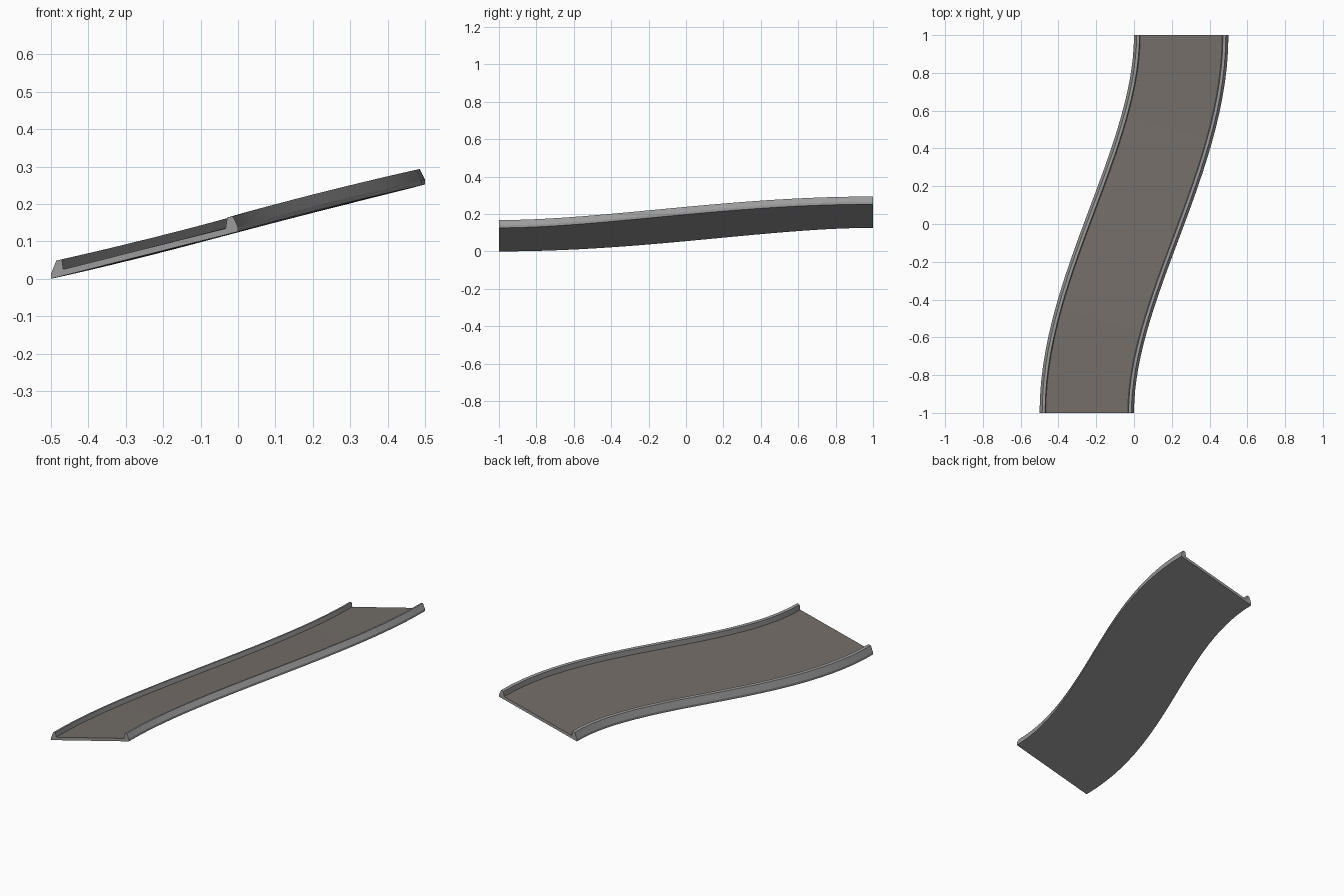
import bpy, bmesh, math

if "Cube" in bpy.data.objects:
    bpy.data.objects.remove(bpy.data.objects["Cube"])

WIDTH, BANK, RISE, SHIFT, STEPS = 0.5, 0.126, 0.126, 0.5, 28


def material(name, rgb):
    m = bpy.data.materials.new(name)
    m.diffuse_color = (*rgb, 1)
    m.use_nodes = True
    m.node_tree.nodes["Principled BSDF"].inputs["Base Color"].default_value = m.diffuse_color
    return m


concrete = material("grey concrete", (0.33, 0.33, 0.33))
asphalt = material("warm asphalt", (0.175, 0.155, 0.14))

# Half cross-section: inset from the outer edge, height above the banked base
kerb = [(0, 0), (0, 0.013), (0.014, 0.045), (0.029, 0.045), (0.033, 0.017)]
half = WIDTH / 2
profile = [(-half + i, h) for i, h in kerb] + [(half - i, h) for i, h in reversed(kerb)]
ROAD_SIDE = len(kerb) - 1  # profile edge that spans the road surface

bm = bmesh.new()

# Sweep the banked profile square to an S-shaped rising path
rings = []
for s in range(STEPS + 1):
    t = s / STEPS
    ease = t * t * (3 - 2 * t)
    slope = SHIFT * 6 * t * (1 - t) / 2
    a = math.atan(slope)
    cx, cy = SHIFT * (ease - 0.5), 2 * t - 1
    ring = []
    for u, h in profile:
        z = RISE * ease + BANK * (u / WIDTH + 0.5) + h
        ring.append(bm.verts.new((cx + u * math.cos(a), cy - u * math.sin(a), z)))
    rings.append(ring)

n = len(profile)
for r0, r1 in zip(rings, rings[1:]):
    for i in range(n):
        j = (i + 1) % n
        f = bm.faces.new((r0[i], r0[j], r1[j], r1[i]))
        f.material_index = 1 if i == ROAD_SIDE else 0

# End caps
bm.faces.new(rings[0])
bm.faces.new(rings[-1])
bmesh.ops.recalc_face_normals(bm, faces=bm.faces)

mesh = bpy.data.meshes.new("banked_curved_track")
bm.to_mesh(mesh)
bm.free()
mesh.materials.append(concrete)
mesh.materials.append(asphalt)
track = bpy.data.objects.new("banked_curved_track", mesh)
bpy.context.collection.objects.link(track)

# Smooth along the sweep, sharp at the kerb edges
bpy.context.view_layer.objects.active = track
track.select_set(True)
bpy.ops.object.shade_smooth_by_angle(angle=math.radians(20))
